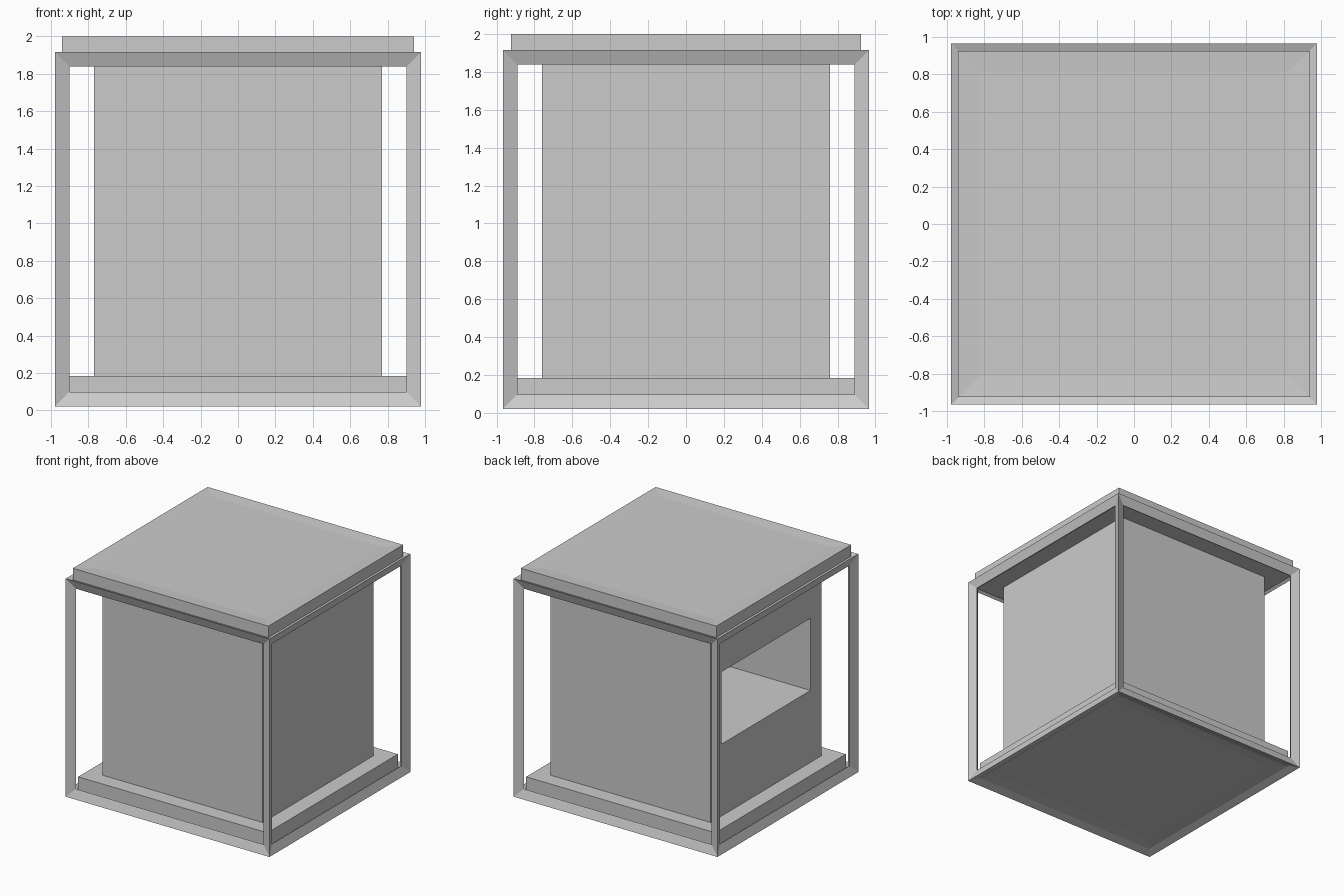
import bpy, bmesh
from mathutils import Vector

if "Cube" in bpy.data.objects:
    bpy.data.objects.remove(bpy.data.objects["Cube"])


def make_box(name, lo, hi, edit=None):
    """Axis-aligned box between two corners, with an optional bmesh edit."""
    lo, hi = Vector(lo), Vector(hi)
    bm = bmesh.new()
    bmesh.ops.create_cube(bm, size=1)
    for v in bm.verts:
        v.co = (lo + hi) / 2 + v.co * (hi - lo)
    bm.normal_update()
    if edit:
        edit(bm)
    mesh = bpy.data.meshes.new(name)
    bm.to_mesh(mesh)
    bm.free()
    ob = bpy.data.objects.new(name, mesh)
    bpy.context.collection.objects.link(ob)
    return ob


def face_towards(bm, direction):
    return max(bm.faces, key=lambda f: f.normal.dot(Vector(direction)))


def dish(direction):
    """Very shallow sunken centre in one face."""
    def edit(bm):
        face = face_towards(bm, direction)
        bmesh.ops.inset_individual(bm, faces=[face], thickness=0.16, depth=-0.008)
    return edit


def cut_recess(bm):
    """Rectangular opening in the left wall, pushed deep into the body."""
    face = face_towards(bm, (-1, 0, 0))
    bmesh.ops.inset_individual(bm, faces=[face], thickness=0.1)
    for v in face.verts:
        v.co.y = 0.61 if v.co.y > 0 else -0.61
        v.co.z = 1.437 if v.co.z > 1.02 else 0.81
    new = bmesh.ops.extrude_discrete_faces(bm, faces=[face])["faces"]
    bmesh.ops.translate(bm, verts=new[0].verts, vec=(1.38, 0, 0))


# Outer frame: mitred diamond-section bars along the edges of a box
t = 0.098
h = t / 2
frame = make_box("outer_frame", (-1 + h, -0.987 + h, h), (1 - h, 0.987 - h, 1.936 - h))
wire = frame.modifiers.new("bars", 'WIREFRAME')
wire.thickness = t
wire.offset = 0
wire.use_even_offset = True
wire.use_replace = True

# Main body with recess on the left side
make_box("body", (-0.77, -0.76, 0.18), (0.77, 0.76, 1.86), cut_recess)

# Lid and base slabs
make_box("lid", (-0.94, -0.925, 1.855), (0.94, 0.925, 2.0), dish((0, 0, 1)))
make_box("base", (-0.91, -0.895, 0.04), (0.91, 0.895, 0.185), dish((0, 0, -1)))
